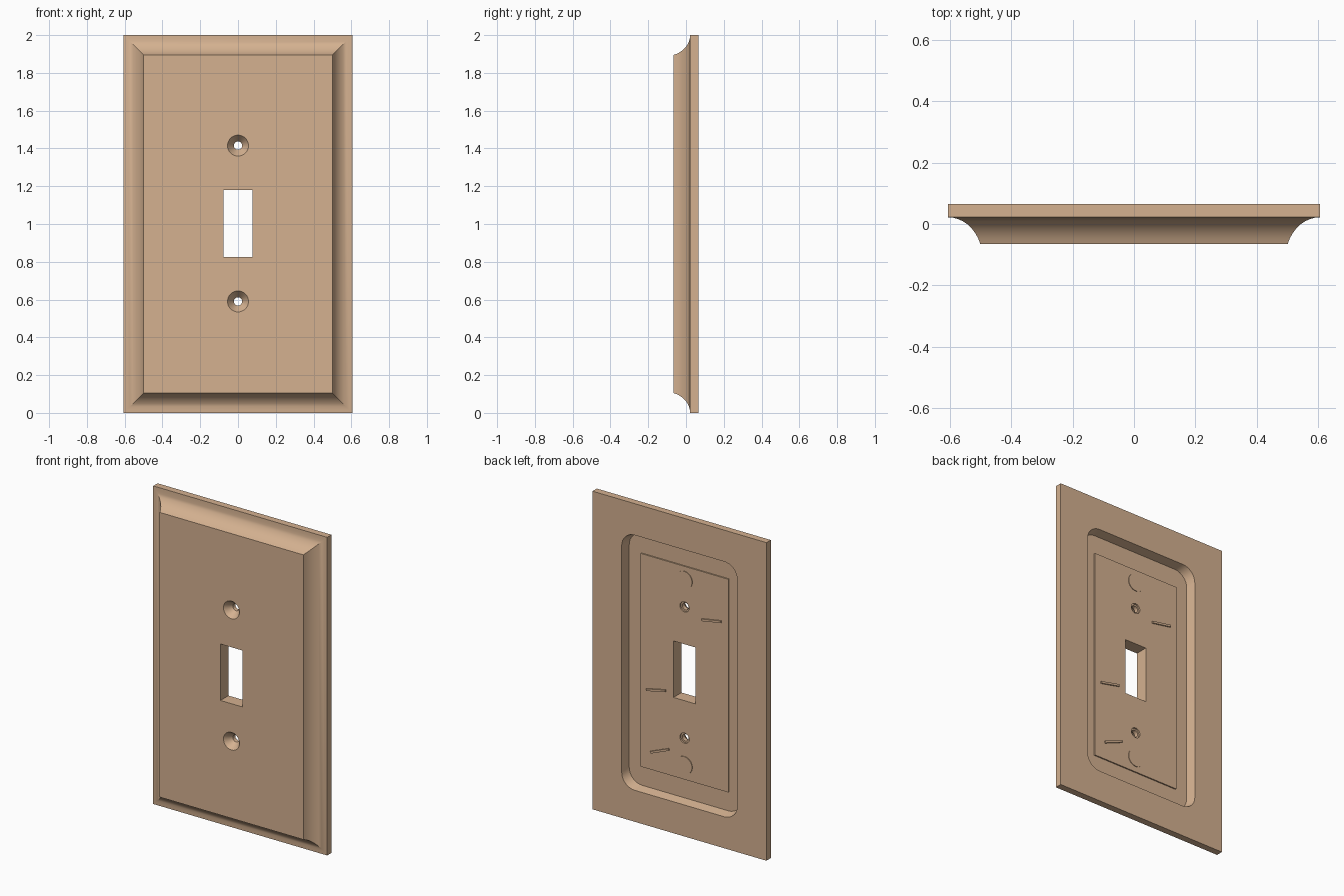
import bpy, bmesh, math
from mathutils import Matrix

if "Cube" in bpy.data.objects:
    bpy.data.objects.remove(bpy.data.objects["Cube"])

mat = bpy.data.materials.new("warm tan")
mat.diffuse_color = (0.66, 0.44, 0.28, 1)
mat.use_nodes = True
mat.node_tree.nodes["Principled BSDF"].inputs["Base Color"].default_value = mat.diffuse_color

HW, H = 0.605, 2.0           # half width, height
BACK, FRONT, LIP = 0.065, -0.065, 0.022
PANEL, FLOOR = 0.015, 0.007  # raised rear panel and pocket floor depths


def make(name, bm):
    bmesh.ops.recalc_face_normals(bm, faces=bm.faces)
    me = bpy.data.meshes.new(name)
    bm.to_mesh(me)
    bm.free()
    ob = bpy.data.objects.new(name, me)
    bpy.context.collection.objects.link(ob)
    me.materials.append(mat)
    return ob


def loft(name, rings):
    """Closed solid through matching rings of 3D points."""
    bm = bmesh.new()
    vs = [[bm.verts.new(p) for p in r] for r in rings]
    n = len(vs[0])
    for a, b in zip(vs, vs[1:]):
        for i in range(n):
            j = (i + 1) % n
            bm.faces.new((a[i], a[j], b[j], b[i]))
    bm.faces.new(vs[0])
    bm.faces.new(vs[-1])
    return make(name, bm)


def rect(inset, y):
    x, a, b = HW - inset, inset, H - inset
    return [(-x, y, a), (x, y, a), (x, y, b), (-x, y, b)]


def round_rect(hx, hz, r, y, seg=8):
    pts = []
    for k, (sx, sz) in enumerate([(1, 1), (-1, 1), (-1, -1), (1, -1)]):
        for i in range(seg + 1):
            t = math.pi / 2 * (k + i / seg)
            pts.append((sx * (hx - r) + r * math.cos(t), y,
                        1 + sz * (hz - r) + r * math.sin(t)))
    return pts


def circle(z, r, y, n=32):
    return [(r * math.cos(2 * math.pi * i / n), y,
             z + r * math.sin(2 * math.pi * i / n)) for i in range(n)]


def box(name, x, z, sx, sz, y0, y1, angle=0):
    bm = bmesh.new()
    bmesh.ops.create_cube(bm, size=1, matrix=Matrix.Translation((x, (y0 + y1) / 2, z))
                          @ Matrix.Rotation(angle, 4, 'Y')
                          @ Matrix.Diagonal((sx, y1 - y0, sz, 1)))
    return make(name, bm)


def combine(target, tool, op):
    tool.hide_render = True
    m = target.modifiers.new(op, 'BOOLEAN')
    m.operation, m.object, m.solver = op, tool, 'EXACT'
    bpy.context.view_layer.objects.active = target
    bpy.ops.object.modifier_apply(modifier=m.name)
    bpy.data.objects.remove(tool)


# Plate with a concave moulded border
end = math.radians(70)
rings = [rect(0, BACK), rect(0, LIP)]
for i in range(1, 9):
    t = end * i / 8
    rings.append(rect(0.105 * math.sin(t) / math.sin(end),
                      LIP + (FRONT - LIP) * (1 - math.cos(t)) / (1 - math.cos(end))))
plate = loft("wall_plate", rings)

# Rounded rear pocket with tapered walls
slope = 0.012 / (BACK - FLOOR)
combine(plate, loft("pocket_cutter", [
    round_rect(0.39, 0.79, 0.09, FLOOR),
    round_rect(0.39 + slope * (0.1 - FLOOR), 0.79 + slope * (0.1 - FLOOR), 0.09, 0.1)]),
    'DIFFERENCE')

# Raised rear panel
combine(plate, box("rear_panel", 0, 1, 0.61, 1.34, FLOOR - 0.01, PANEL), 'UNION')

# Toggle opening
combine(plate, box("toggle_cutter", 0, 1.003, 0.152, 0.355, -0.2, 0.2), 'DIFFERENCE')

# Countersunk screw holes with a small rear counterbore
for z in (0.59, 1.415):
    combine(plate, loft("screw_cutter", [
        circle(z, 0.063, FRONT - 0.01), circle(z, 0.022, -0.02),
        circle(z, 0.022, 0.005), circle(z, 0.032, 0.0051), circle(z, 0.032, 0.05)]),
        'DIFFERENCE')

bpy.ops.object.select_all(action='DESELECT')
plate.select_set(True)
bpy.context.view_layer.objects.active = plate
bpy.ops.object.shade_smooth_by_angle(angle=math.radians(30))

# Round pads on the rear panel
for z in (0.42, 1.585):
    loft("rear_pad", [circle(z, 0.055, PANEL - 0.003), circle(z, 0.055, PANEL + 0.004)])

# Thin slanted ribs on the rear panel
for x, z, deg in ((-0.19, 1.38, 10), (0.196, 0.84, 12), (0.169, 0.466, 22)):
    box("rear_rib", x, z, 0.138, 0.013, PANEL - 0.003, PANEL + 0.008, math.radians(deg))
